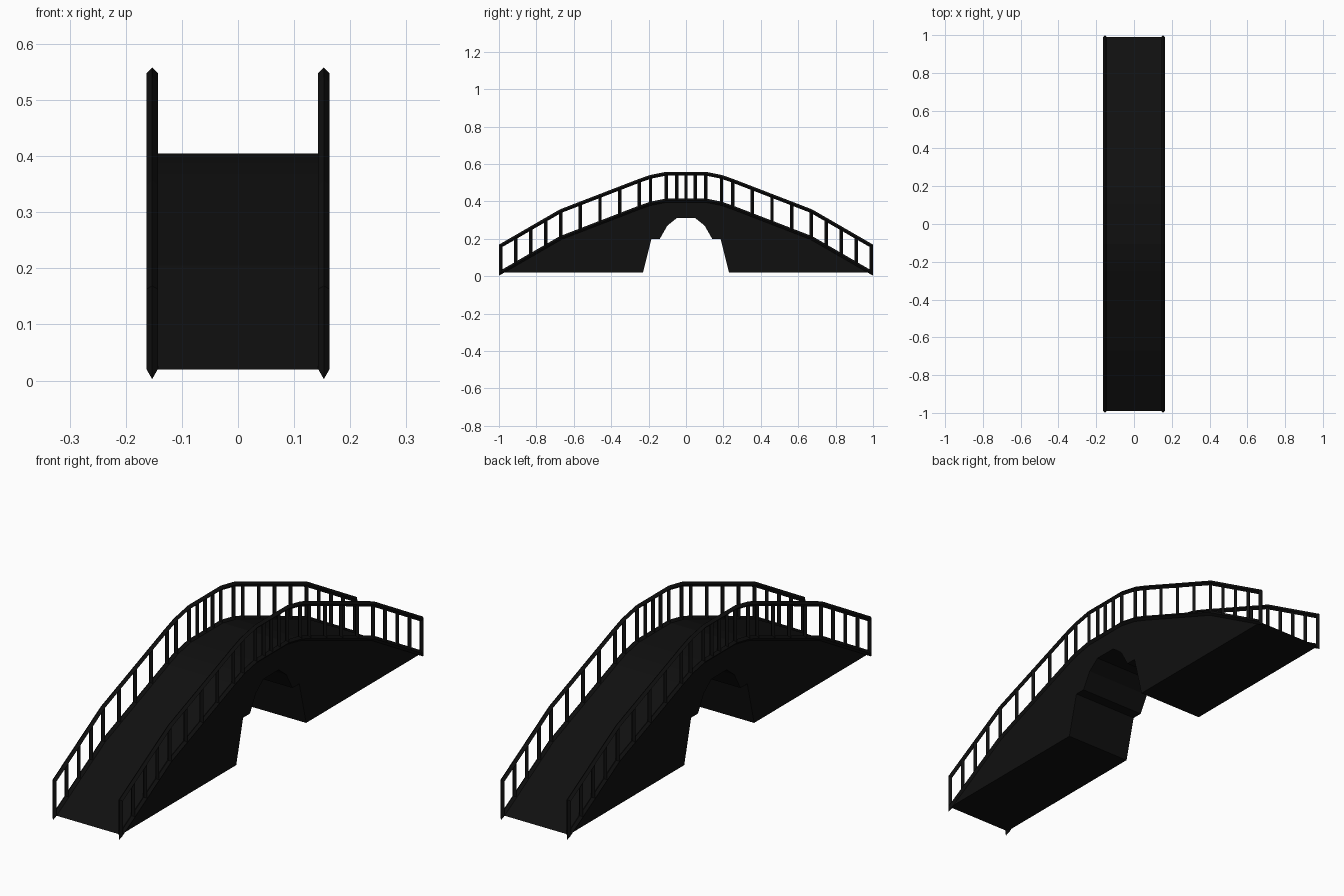
import bpy, bmesh
from mathutils import Vector

if "Cube" in bpy.data.objects:
    bpy.data.objects.remove(bpy.data.objects["Cube"])

black = bpy.data.materials.new("black")
black.diffuse_color = (0.005, 0.005, 0.005, 1)
black.use_nodes = True
black.node_tree.nodes["Principled BSDF"].inputs["Base Color"].default_value = black.diffuse_color

SIDE_X = 0.153      # railing plane and half width of the bridge
RAIL_R = 0.010      # half diagonal of the diamond-section bars
RAIL_H = 0.143      # railing height

# Deck profile as (y, z), mirrored about y = 0
half = [(-0.99, 0.02), (-0.67, 0.205), (-0.25, 0.367), (-0.19, 0.388), (-0.105, 0.405)]
deck = half + [(-y, z) for y, z in reversed(half)]
# Arch opening, mirrored the same way
arch_half = [(-0.23, 0.02), (-0.185, 0.2), (-0.14, 0.2), (-0.1, 0.27), (-0.05, 0.31)]
arch = arch_half + [(-y, z) for y, z in reversed(arch_half)]


def finish(name, bm):
    bmesh.ops.recalc_face_normals(bm, faces=bm.faces)
    mesh = bpy.data.meshes.new(name)
    bm.to_mesh(mesh)
    bm.free()
    mesh.materials.append(black)
    obj = bpy.data.objects.new(name, mesh)
    bpy.context.collection.objects.link(obj)
    return obj


def sweep_loop(bm, pts, x):
    """Mitred diamond bar along a closed loop of (y, z) points."""
    rings = []
    n = len(pts)
    for i in range(n):
        p = Vector(pts[i])
        a = (p - Vector(pts[i - 1])).normalized()
        b = (Vector(pts[(i + 1) % n]) - p).normalized()
        na, nb = Vector((-a.y, a.x)), Vector((-b.y, b.x))
        m = (na + nb).normalized()
        m *= RAIL_R / m.dot(na)
        rings.append([bm.verts.new(c) for c in (
            (x, p.x + m.x, p.y + m.y), (x + RAIL_R, p.x, p.y),
            (x, p.x - m.x, p.y - m.y), (x - RAIL_R, p.x, p.y))])
    for i in range(n):
        r, s = rings[i], rings[(i + 1) % n]
        for k in range(4):
            j = (k + 1) % 4
            bm.faces.new((r[k], r[j], s[j], s[k]))


def deck_z(y):
    for (y0, z0), (y1, z1) in zip(deck, deck[1:]):
        if y0 <= y <= y1:
            return z0 + (z1 - z0) * (y - y0) / (y1 - y0)


# Solid bridge body with arch opening, extruded across x
bm = bmesh.new()
outline = deck + list(reversed(arch))
face = bm.faces.new([bm.verts.new((-SIDE_X, y, z)) for y, z in outline])
ext = bmesh.ops.extrude_face_region(bm, geom=[face])
bmesh.ops.translate(bm, vec=(2 * SIDE_X, 0, 0),
                    verts=[v for v in ext["geom"] if isinstance(v, bmesh.types.BMVert)])
bmesh.ops.triangulate(bm, faces=[f for f in bm.faces if len(f.verts) > 4])
finish("bridge_body", bm)

# Baluster positions: even within each span, closer at the crown
left = [-0.91, -0.83, -0.75, -0.67, -0.565, -0.46, -0.355, -0.25, -0.19, -0.105, -0.05]
post_ys = left + [0.0] + [-y for y in left]

for label, x in (("left", -SIDE_X), ("right", SIDE_X)):
    # Railing frame: lower bar, end posts and handrail as one loop
    bm = bmesh.new()
    sweep_loop(bm, deck + [(y, z + RAIL_H) for y, z in reversed(deck)], x)
    finish("railing_frame_" + label, bm)

    # Balusters
    bm = bmesh.new()
    r = 0.009
    for y in post_ys:
        z0 = deck_z(y)
        rings = [[bm.verts.new((x + dx, y + dy, z)) for dx, dy in
                  ((r, 0), (0, r), (-r, 0), (0, -r))] for z in (z0, z0 + RAIL_H)]
        for k in range(4):
            j = (k + 1) % 4
            bm.faces.new((rings[0][k], rings[0][j], rings[1][j], rings[1][k]))
    finish("balusters_" + label, bm)
